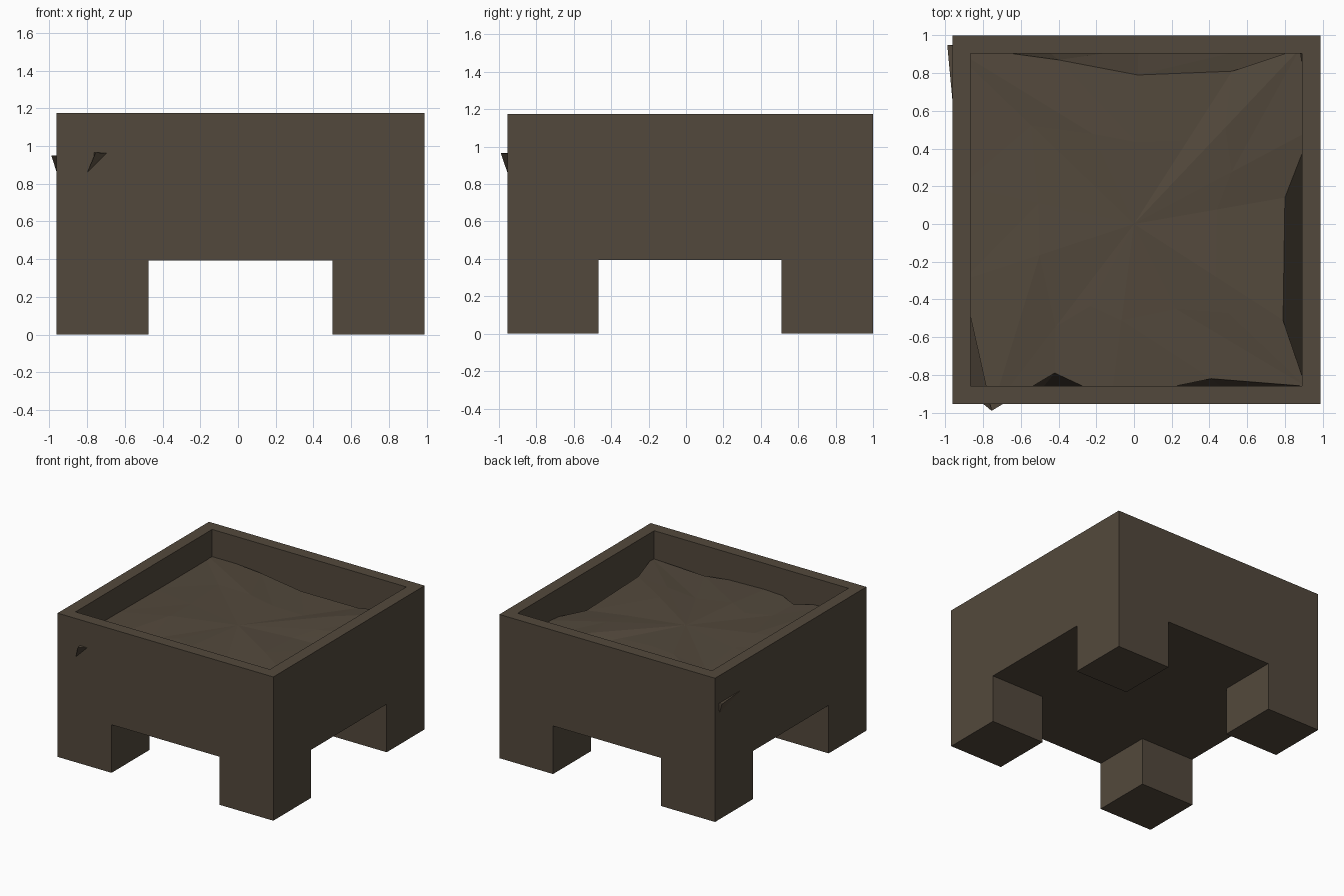
import bpy, bmesh

if "Cube" in bpy.data.objects:
    bpy.data.objects.remove(bpy.data.objects["Cube"])

# One dark earthy brown for the whole planter
brown = bpy.data.materials.new("dark_brown")
brown.diffuse_color = (0.086, 0.066, 0.045, 1)
brown.use_nodes = True
brown.node_tree.nodes["Principled BSDF"].inputs["Base Color"].default_value = brown.diffuse_color


def make_object(name, faces):
    """Join faces given as corner lists into one closed mesh."""
    bm = bmesh.new()
    for pts in faces:
        bm.faces.new([bm.verts.new(p) for p in pts])
    bmesh.ops.remove_doubles(bm, verts=bm.verts[:], dist=0.0005)
    bmesh.ops.recalc_face_normals(bm, faces=bm.faces[:])
    mesh = bpy.data.meshes.new(name)
    bm.to_mesh(mesh)
    bm.free()
    mesh.materials.append(brown)
    obj = bpy.data.objects.new(name, mesh)
    bpy.context.collection.objects.link(obj)
    return obj


def rect(x0, x1, y0, y1, z):
    return [(x0, y0, z), (x1, y0, z), (x1, y1, z), (x0, y1, z)]


# Planter box: outer edge, leg edges, leg height, rim height
X = (-0.963, -0.475, 0.502, 0.988)
Y = (-0.955, -0.468, 0.51, 1.0)
LEG, TOP, FLOOR = 0.393, 1.175, 0.5


def side_profile(a):
    return [(a[0], 0), (a[1], 0), (a[1], LEG), (a[2], LEG),
            (a[2], 0), (a[3], 0), (a[3], TOP), (a[0], TOP)]


faces = []
# Four outer sides, each one arch-shaped face
for y in (Y[0], Y[3]):
    faces.append([(u, y, z) for u, z in side_profile(X)])
for x in (X[0], X[3]):
    faces.append([(x, u, z) for u, z in side_profile(Y)])

# Legs: foot and the two inner sides
for xo, xi in ((X[0], X[1]), (X[3], X[2])):
    for yo, yi in ((Y[0], Y[1]), (Y[3], Y[2])):
        faces.append(rect(xo, xi, yo, yi, 0))
        faces.append([(xi, yo, 0), (xi, yi, 0), (xi, yi, LEG), (xi, yo, LEG)])
        faces.append([(xo, yi, 0), (xi, yi, 0), (xi, yi, LEG), (xo, yi, LEG)])

# Cross-shaped underside
cross = [(1, 0), (2, 0), (2, 1), (3, 1), (3, 2), (2, 2),
         (2, 3), (1, 3), (1, 2), (0, 2), (0, 1), (1, 1)]
faces.append([(X[i], Y[j], LEG) for i, j in cross])

# Rim, inner walls and inside floor
outer = rect(X[0], X[3], Y[0], Y[3], TOP)
inner = rect(-0.867, 0.89, -0.86, 0.904, TOP)
floor = rect(-0.867, 0.89, -0.86, 0.904, FLOOR)
for i in range(4):
    j = (i + 1) % 4
    faces.append([outer[i], outer[j], inner[j], inner[i]])
    faces.append([inner[i], inner[j], floor[j], floor[i]])
faces.append(floor)
make_object("planter_box", faces)

# Soil: uneven faceted mound, its edge partly buried in the walls
edge = [(-0.755, -0.99, 0.965), (-0.42, -0.79, 0.95), (-0.12, -0.93, 0.96),
        (0.41, -0.82, 0.95), (0.91, -0.86, 0.945), (0.79, -0.51, 0.96),
        (0.80, 0.14, 0.93), (0.94, 0.50, 0.95), (0.88, 0.93, 0.95),
        (0.52, 0.81, 0.94), (0.02, 0.79, 0.95), (-0.40, 0.87, 0.955),
        (-0.99, 0.95, 0.95), (-0.92, 0.2, 0.95), (-0.91, -0.3, 0.955)]


def clamp(v, low, high):
    return max(low, min(high, v))


def foot(p):
    """Lower soil edge: pushed out towards the nearest wall."""
    x, y = p[0] * 1.18, p[1] * 1.18
    return (clamp(x, -0.89, 0.92), clamp(y, -0.88, 0.93), 0.64)


mid = [(x * 0.55, y * 0.55, 0.965 + 0.01 * (i % 3 - 1))
       for i, (x, y, z) in enumerate(edge)]
soil = []
for i, p in enumerate(edge):
    j = (i + 1) % len(edge)
    q = edge[j]
    soil += [[p, q, mid[i]], [q, mid[j], mid[i]],
             [mid[i], mid[j], (0, 0, 0.97)],
             [p, foot(p), q], [q, foot(p), foot(q)]]
soil.append([foot(p) for p in edge])
make_object("soil", soil)
